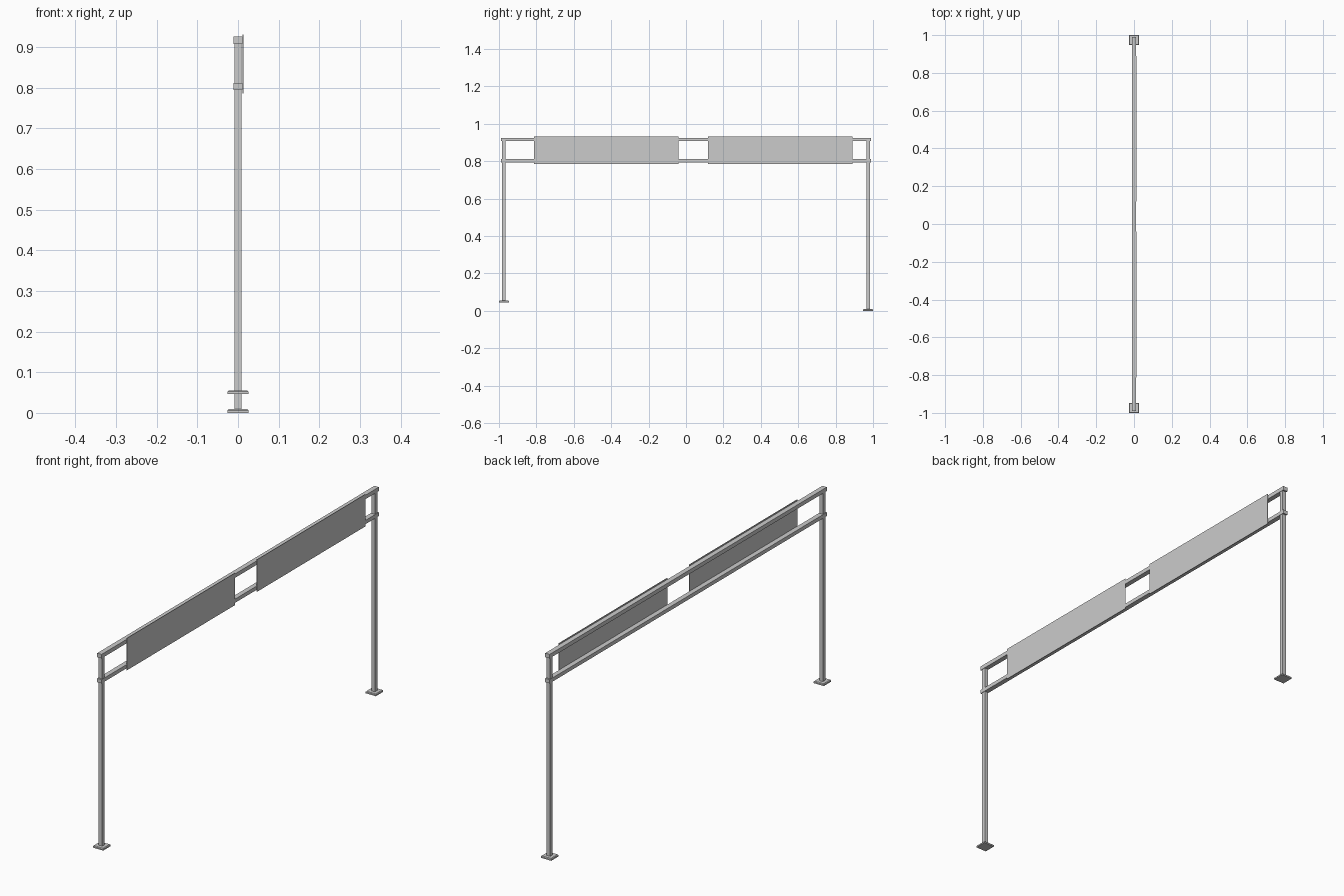
import bpy, bmesh
from mathutils import Vector

if "Cube" in bpy.data.objects:
    bpy.data.objects.remove(bpy.data.objects["Cube"])


def box(name, lo, hi, chamfer=0.0):
    """Box between two corners; chamfer slopes the upper rim inwards."""
    lo, hi = Vector(lo), Vector(hi)
    bm = bmesh.new()
    bmesh.ops.create_cube(bm, size=1.0)
    for v in bm.verts:
        v.co = Vector((lo[i] + (v.co[i] + 0.5) * (hi[i] - lo[i]) for i in range(3)))
    if chamfer:
        rim = [e for e in bm.edges if all(v.co.z > hi.z - 1e-5 for v in e.verts)]
        bmesh.ops.bevel(bm, geom=rim, offset=chamfer, segments=1,
                        profile=0.5, affect='EDGES')
    mesh = bpy.data.meshes.new(name)
    bm.to_mesh(mesh)
    bm.free()
    obj = bpy.data.objects.new(name, mesh)
    bpy.context.collection.objects.link(obj)
    return obj


# Posts and foot plates; the front foot stands on higher ground
for side, y, ground in (("front", -0.9735, 0.046), ("rear", 0.9735, 0.0)):
    box(side + "_foot_plate", (-0.026, y - 0.0265, ground),
        (0.026, y + 0.0265, ground + 0.009), chamfer=0.003)
    box(side + "_post", (-0.009, y - 0.009, ground + 0.004),
        (0.009, y + 0.009, 0.909))

# Horizontal rails
for name, z0, z1 in (("lower_rail", 0.794, 0.811), ("upper_rail", 0.907, 0.925)):
    box(name, (-0.011, -0.99, z0), (0.011, 0.99, z1))

# Sign panels fixed to the right face of the rails
for name, y0, y1 in (("front_sign_panel", -0.813, -0.041),
                     ("rear_sign_panel", 0.118, 0.89)):
    box(name, (0.011, y0, 0.786), (0.0135, y1, 0.931))
